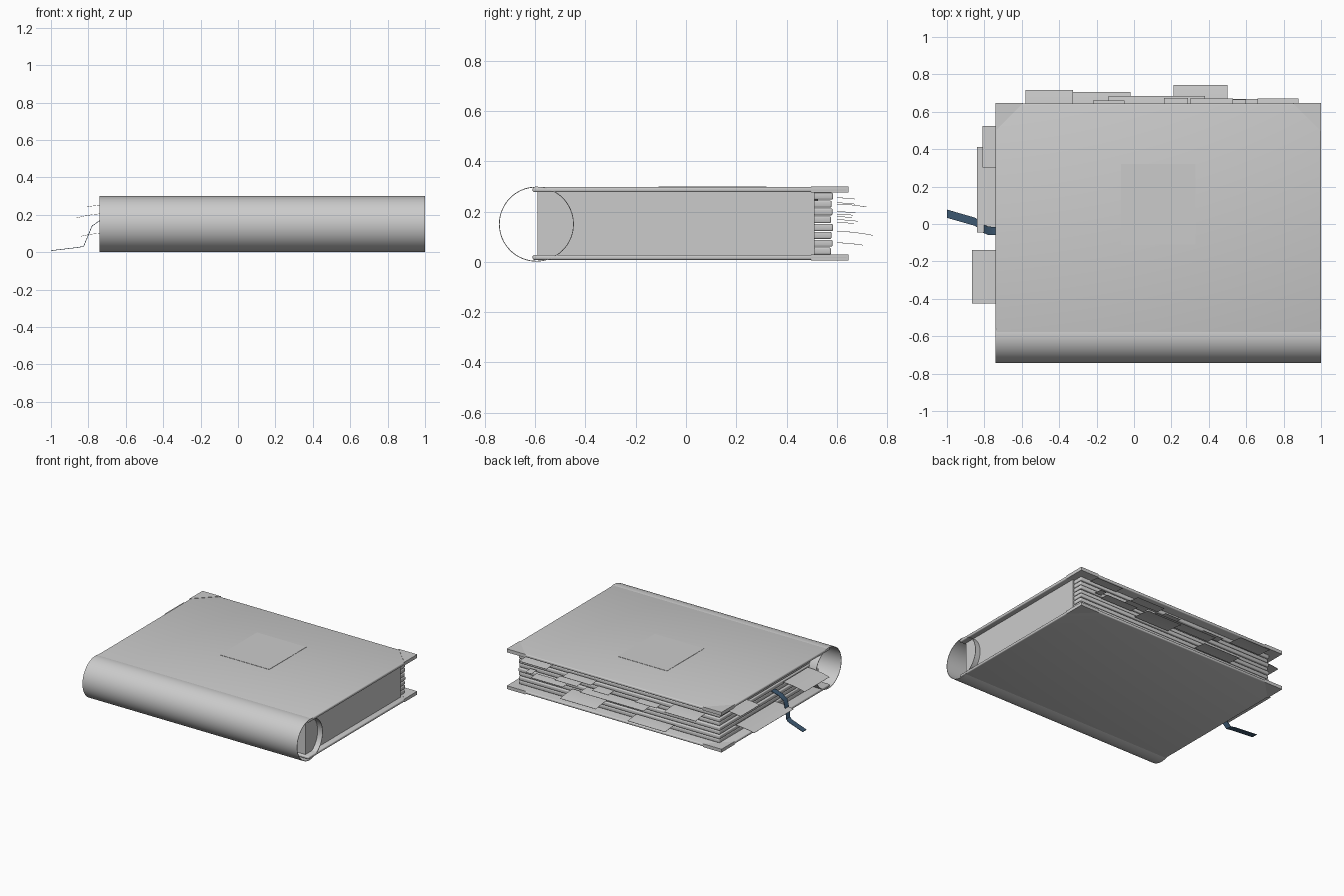
import bpy, bmesh, math
from mathutils import Vector

if "Cube" in bpy.data.objects:
    bpy.data.objects.remove(bpy.data.objects["Cube"])


def material(name, color):
    m = bpy.data.materials.new(name)
    m.diffuse_color = (*color, 1)
    m.use_nodes = True
    m.node_tree.nodes["Principled BSDF"].inputs["Base Color"].default_value = m.diffuse_color
    return m


GREY = material("book grey", (0.6, 0.6, 0.6))
BLUE = material("ribbon blue", (0.045, 0.095, 0.16))


def finish(name, bm, mat, smooth=True):
    bmesh.ops.recalc_face_normals(bm, faces=bm.faces)
    me = bpy.data.meshes.new(name)
    bm.to_mesh(me)
    bm.free()
    me.materials.append(mat)
    ob = bpy.data.objects.new(name, me)
    bpy.context.collection.objects.link(ob)
    if smooth:
        bpy.ops.object.select_all(action='DESELECT')
        ob.select_set(True)
        bpy.context.view_layer.objects.active = ob
        bpy.ops.object.shade_smooth_by_angle(angle=math.radians(35))
    return ob


def box(name, lo, hi, bevel=0.0):
    bm = bmesh.new()
    bmesh.ops.create_cube(bm, size=1)
    lo, hi = Vector(lo), Vector(hi)
    for v in bm.verts:
        v.co = Vector(lo[i] + (v.co[i] + 0.5) * (hi[i] - lo[i]) for i in range(3))
    if bevel:
        bmesh.ops.bevel(bm, geom=bm.edges[:], offset=bevel, segments=3,
                        profile=0.5, affect='EDGES')
    return finish(name, bm, GREY, bevel > 0)


def strip(name, path, side, mat, thick=0.002):
    """Thin sheet swept along path, side = half-width vector."""
    bm = bmesh.new()
    side, up = Vector(side), Vector((0, 0, thick))
    rings = []
    for i, p in enumerate(path):
        p = Vector(p)
        a, b = Vector(path[max(i - 1, 0)]), Vector(path[min(i + 1, len(path) - 1)])
        n = (b - a).cross(side).normalized() * thick / 2
        rings.append([bm.verts.new(q) for q in
                      (p - side - n, p + side - n, p + side + n, p - side + n)])
    for r, s in zip(rings, rings[1:]):
        for k in range(4):
            bm.faces.new((r[k], r[(k + 1) % 4], s[(k + 1) % 4], s[k]))
    bm.faces.new(rings[0])
    bm.faces.new(rings[-1])
    return finish(name, bm, mat)


X0, X1 = -0.74, 1.0

# covers
box("top_cover", (X0, -0.61, 0.277), (X1, 0.645, 0.298), 0.007)
box("bottom_cover", (X0, -0.61, 0.008), (X1, 0.645, 0.028), 0.007)

# raised plate on the top cover
box("cover_plate", (-0.07, -0.11, 0.296), (0.33, 0.32, 0.300))

# corner protectors on the fore edge of both covers
for level, z0, z1 in (("top", 0.275, 0.300), ("bottom", 0.006, 0.030)):
    for side, x, d in (("left", X0 - 0.001, 1), ("right", X1, -1)):
        bm = bmesh.new()
        tri = [(x, 0.647), (x + d * 0.15, 0.647), (x, 0.497)]
        lower = [bm.verts.new((a, b, z0)) for a, b in tri]
        f = bm.faces.new(lower)
        ext = bmesh.ops.extrude_face_region(bm, geom=[f])
        bmesh.ops.translate(bm, vec=(0, 0, z1 - z0), verts=[
            v for v in ext["geom"] if isinstance(v, bmesh.types.BMVert)])
        finish(f"{level}_{side}_corner", bm, GREY, False)

# spine: thin open tube
bm = bmesh.new()
N = 64
rings = []
for x, r in ((X0, 0.149), (X1, 0.149), (X1, 0.146), (X0, 0.146)):
    rings.append([bm.verts.new((x, -0.595 + r * math.cos(t * math.tau / N),
                                0.15 + r * math.sin(t * math.tau / N)))
                  for t in range(N)])
for i in range(4):
    r, s = rings[i], rings[(i + 1) % 4]
    for t in range(N):
        bm.faces.new((r[t], r[(t + 1) % N], s[(t + 1) % N], s[t]))
finish("spine", bm, GREY)

# page block and the page bundles standing out of it
box("page_block", (-0.62, -0.59, 0.026), (0.96, 0.512, 0.279))
for i in range(8):
    z = 0.029 + i * 0.0312
    out = (0.0, 0.006, 0.002, 0.008)[i % 4]
    box(f"page_bundle_{i + 1}", (-0.675 - out, -0.56, z),
        (0.95, 0.577 + out, z + 0.0275), 0.006)

# loose sheets at the fore edge: x start, x end, y end, z
fore = [(-0.58, -0.325, 0.717, 0.23), (-0.325, -0.02, 0.705, 0.076),
        (-0.135, 0.38, 0.685, 0.168), (0.21, 0.50, 0.743, 0.122),
        (-0.22, -0.05, 0.66, 0.20), (0.16, 0.29, 0.674, 0.2),
        (0.30, 0.53, 0.672, 0.235), (0.42, 0.60, 0.665, 0.19),
        (0.53, 0.79, 0.668, 0.157), (0.66, 0.88, 0.672, 0.255),
        (0.79, 0.84, 0.66, 0.18)]
for i, (a, b, y, z) in enumerate(fore):
    path = [(0.5 * (a + b), 0.6 + (y - 0.6) * t,
             z - 0.6 * (y - 0.6) ** 2 * t * t - 0.03 * (y - 0.6) * t)
            for t in (0, 0.25, 0.5, 0.75, 1)]
    strip(f"fore_sheet_{i + 1}", path, ((b - a) / 2, 0, 0), GREY)

# loose sheets at the left edge: y start, y end, x end, z
left = [(-0.425, -0.138, -0.865, 0.207), (-0.045, 0.412, -0.84, 0.103),
        (0.303, 0.525, -0.81, 0.253)]
for i, (a, b, x, z) in enumerate(left):
    path = [(-0.69 + (x + 0.69) * t, 0.5 * (a + b),
             z - 0.8 * (x + 0.69) ** 2 * t * t) for t in (0, 0.25, 0.5, 0.75, 1)]
    strip(f"left_sheet_{i + 1}", path, (0, (b - a) / 2, 0), GREY)

# bookmark ribbon
strip("ribbon", [(-0.66, -0.04, 0.19), (-0.74, -0.038, 0.168), (-0.78, -0.036, 0.14),
                 (-0.805, -0.025, 0.08), (-0.825, -0.005, 0.032), (-0.85, 0.012, 0.026),
                 (-1.0, 0.055, 0.008)], (0, 0.022, 0), BLUE, 0.003)
